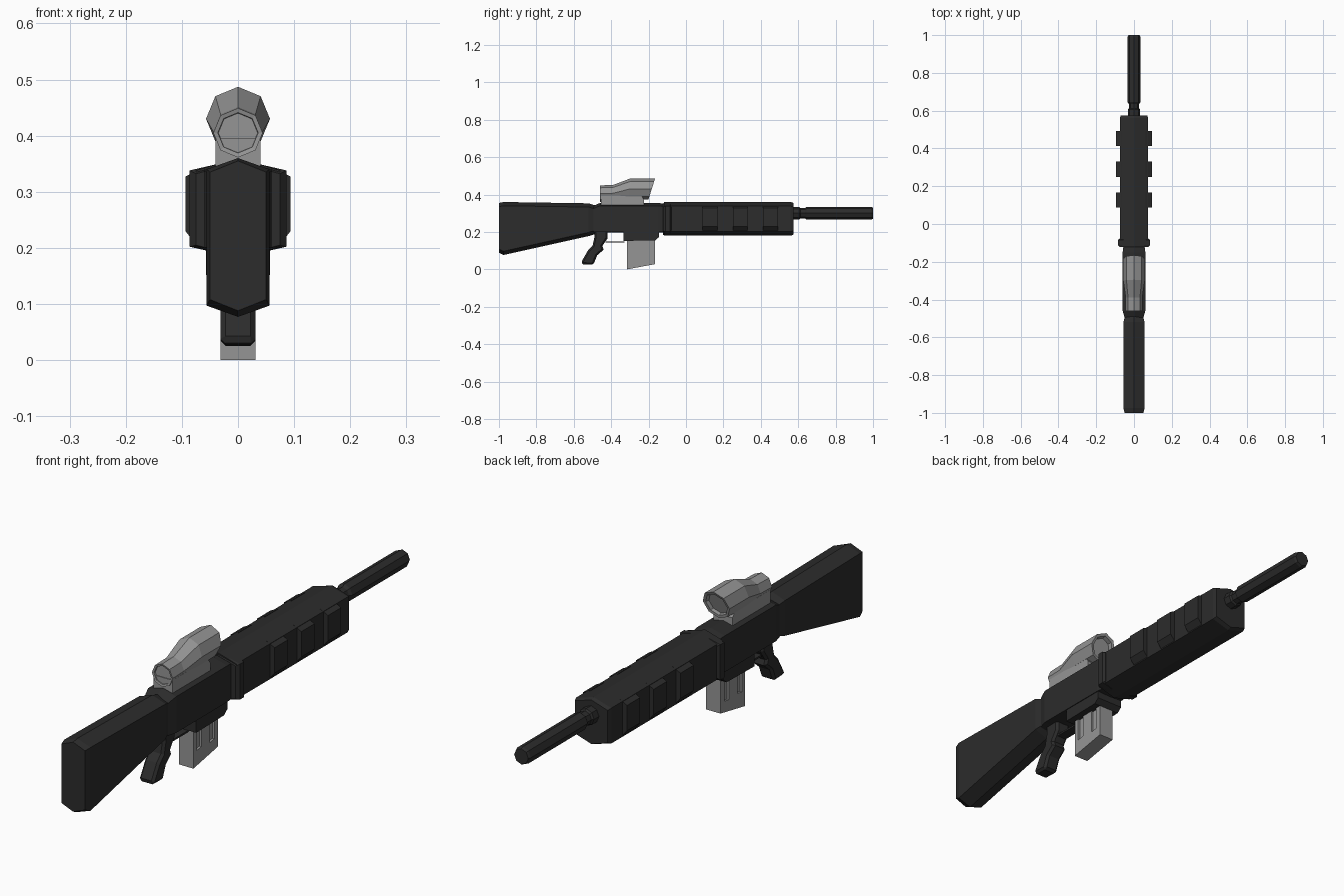
import bpy, bmesh, math


def material(name, value):
    m = bpy.data.materials.new(name)
    m.diffuse_color = (value, value, value, 1)
    return m


BLACK = material("matte_black", 0.025)
GREY = material("mid_grey", 0.30)


def loft(name, rings, mat):
    """Skin a list of equal-length point rings and cap both ends."""
    bm = bmesh.new()
    vr = [[bm.verts.new(p) for p in r] for r in rings]
    n = len(rings[0])
    for a, b in zip(vr, vr[1:]):
        for i in range(n):
            j = (i + 1) % n
            bm.faces.new((a[i], a[j], b[j], b[i]))
    bm.faces.new(vr[0])
    bm.faces.new(vr[-1])
    bmesh.ops.recalc_face_normals(bm, faces=bm.faces)
    me = bpy.data.meshes.new(name)
    bm.to_mesh(me)
    bm.free()
    me.materials.append(mat)
    ob = bpy.data.objects.new(name, me)
    bpy.context.collection.objects.link(ob)
    return ob


def hexa(y, w, top, bot, rise=0.02, drop=0.02):
    """Six-sided section: upright sides with a ridge above and a keel below."""
    return [(0, y, top), (w, y, top - rise), (w, y, bot + drop),
            (0, y, bot), (-w, y, bot + drop), (-w, y, top - rise)]


def octa(y, r, cz, slant=0.0):
    """Eight-sided section, corner up; slant leans its top forward."""
    pts = []
    for k in range(8):
        a = k * math.pi / 4
        pts.append((r * math.sin(a), y + slant * math.cos(a), cz + r * math.cos(a)))
    return pts


def slab(name, outline, x0, x1, mat):
    """Extrude a side outline of (y, z) points across x."""
    return loft(name, [[(x, y, z) for y, z in outline] for x in (x0, x1)], mat)


# Shoulder stock with bevelled butt
loft("stock", [hexa(-1.0, 0.05, 0.355, 0.088), hexa(-0.975, 0.056, 0.36, 0.077),
               hexa(-0.52, 0.056, 0.353, 0.178), hexa(-0.48, 0.045, 0.34, 0.19)], BLACK)

# Receiver and its collars
loft("receiver", [hexa(-0.495, 0.05, 0.34, 0.19, 0.015, 0.01),
                  hexa(-0.46, 0.06, 0.355, 0.198, 0.015, 0.003),
                  hexa(-0.15, 0.06, 0.355, 0.198, 0.015, 0.003),
                  hexa(-0.11, 0.055, 0.35, 0.198, 0.015, 0.003)], BLACK)
loft("front_collar", [hexa(-0.122, 0.075, 0.352, 0.185), hexa(-0.11, 0.086, 0.358, 0.182),
                      hexa(-0.085, 0.086, 0.358, 0.182), hexa(-0.078, 0.076, 0.352, 0.19)], BLACK)
slab("magazine_well", [(-0.335, 0.21), (-0.335, 0.152), (-0.165, 0.155),
                       (-0.145, 0.172), (-0.145, 0.21)], -0.057, 0.057, BLACK)

# Trigger guard and hand grip
slab("trigger_guard", [(-0.43, 0.143), (-0.33, 0.143), (-0.33, 0.150), (-0.43, 0.150)],
     -0.02, 0.02, BLACK)
grip = slab("hand_grip", [(-0.49, 0.21), (-0.49, 0.17), (-0.50, 0.125), (-0.525, 0.10),
                          (-0.562, 0.035), (-0.55, 0.027), (-0.495, 0.025), (-0.475, 0.075),
                          (-0.44, 0.105), (-0.447, 0.125), (-0.42, 0.165), (-0.42, 0.21)],
            -0.031, 0.031, BLACK)
bevel = grip.modifiers.new("chamfer", 'BEVEL')
bevel.width = 0.009
bevel.segments = 1
bevel.limit_method = 'ANGLE'
bevel.angle_limit = math.radians(70)

# Handguard with raised side lugs
loft("handguard", [hexa(-0.118, 0.075, 0.36, 0.18, 0.022, 0.022),
                   hexa(0.56, 0.075, 0.36, 0.18, 0.022, 0.022),
                   hexa(0.575, 0.07, 0.355, 0.186, 0.022, 0.022)], BLACK)
for side, label in ((1, "right"), (-1, "left")):
    section = [(0.06, 0.344), (0.094, 0.327), (0.094, 0.23), (0.072, 0.203)]
    for i in range(3):
        y = 0.088 + 0.162 * i
        loft(f"{label}_lug_{i + 1}",
             [[(side * x, yy, z) for x, z in section] for yy in (y, y + 0.08)], BLACK)

# Barrel and muzzle sleeve
loft("barrel", [octa(0.55, 0.033, 0.30), octa(0.605, 0.033, 0.30), octa(0.612, 0.027, 0.30),
                octa(0.635, 0.027, 0.30), octa(0.645, 0.034, 0.30), octa(0.99, 0.034, 0.30),
                octa(1.0, 0.030, 0.30)], BLACK)

# Scope body: slim eyepiece, wide slanted front, recessed lenses
loft("scope", [octa(-0.452, 0.035, 0.405), octa(-0.458, 0.036, 0.405), octa(-0.46, 0.044, 0.405),
               octa(-0.39, 0.044, 0.407), octa(-0.30, 0.057, 0.43, 0.005),
               octa(-0.183, 0.057, 0.43, 0.018), octa(-0.185, 0.046, 0.43, 0.015),
               octa(-0.20, 0.043, 0.43, 0.014)], GREY)
slab("scope_mount", [(-0.455, 0.335), (-0.225, 0.335), (-0.225, 0.375), (-0.24, 0.395),
                     (-0.455, 0.395)], -0.04, 0.04, GREY)

# Magazine: core plus slotted side plates
slab("magazine_core", [(-0.315, 0.17), (-0.315, 0.0), (-0.165, 0.028), (-0.165, 0.17)],
     -0.023, 0.023, GREY)
plate = [(-0.315, 0.17), (-0.315, 0.0), (-0.165, 0.028), (-0.165, 0.17)]
for y0, y1 in ((-0.188, -0.216), (-0.267, -0.295)):
    plate += [(y0, 0.17), (y0, 0.066), (y1, 0.062), (y1, 0.17)]
for side, label in ((1, "right"), (-1, "left")):
    slab(f"magazine_{label}_plate", plate, side * 0.023, side * 0.031, GREY)
